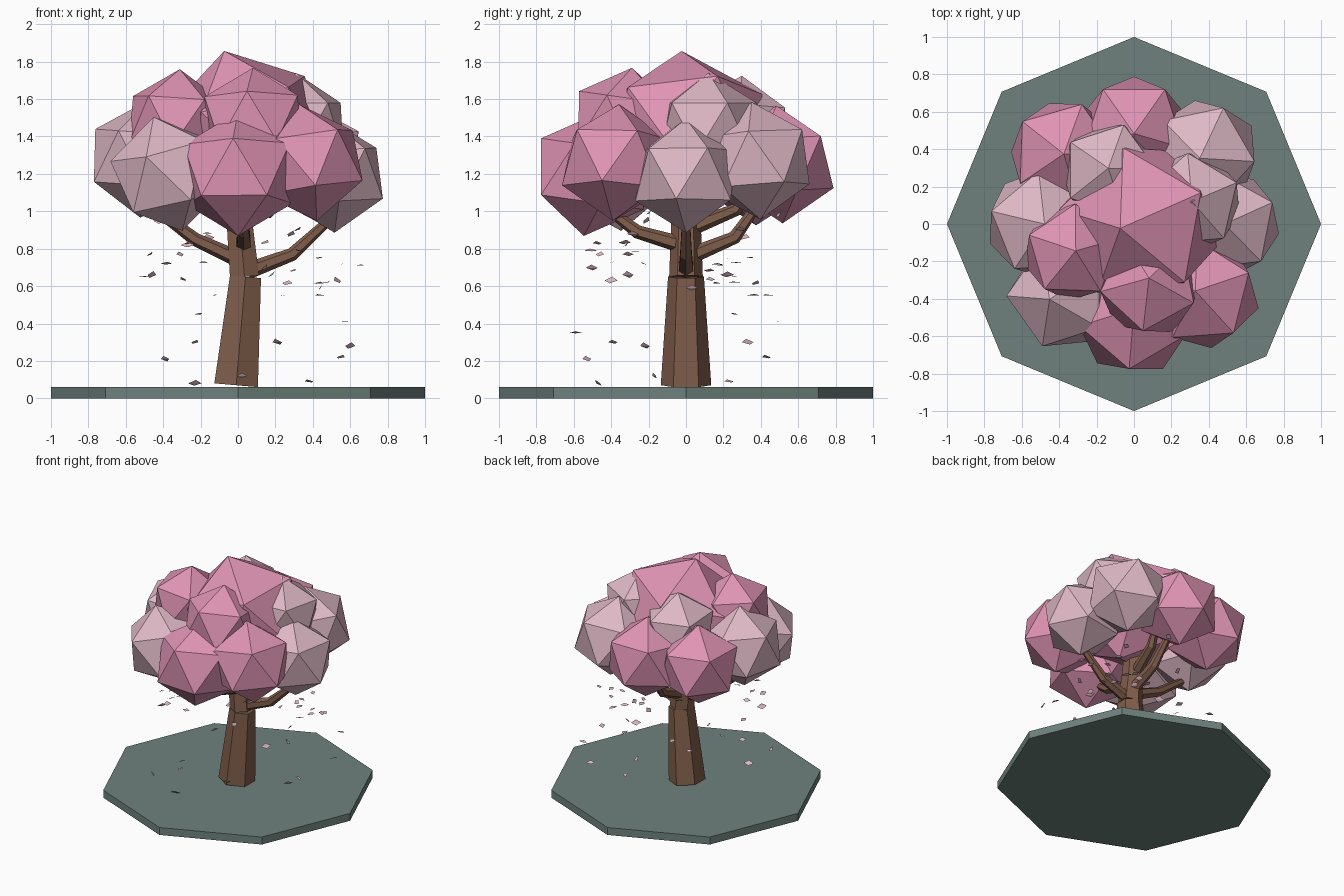
import bpy, bmesh, math, random
from mathutils import Vector, Matrix

random.seed(7)
if "Cube" in bpy.data.objects:
    bpy.data.objects.remove(bpy.data.objects["Cube"])


def material(name, r, g, b):
    m = bpy.data.materials.new(name)
    m.use_nodes = True
    m.diffuse_color = (r, g, b, 1)
    m.node_tree.nodes["Principled BSDF"].inputs["Base Color"].default_value = (r, g, b, 1)
    return m


PINK = material("blossom pink", 0.74, 0.295, 0.455)
PALE = material("pale blossom", 0.73, 0.48, 0.56)
BARK = material("bark brown", 0.215, 0.11, 0.07)
GROUND = material("grey green", 0.157, 0.222, 0.205)


def finish(name, bm, mat):
    mesh = bpy.data.meshes.new(name)
    bm.to_mesh(mesh)
    bm.free()
    mesh.materials.append(mat)
    ob = bpy.data.objects.new(name, mesh)
    bpy.context.collection.objects.link(ob)
    return ob


def limb(name, points, radii, up, sides=6):
    """Faceted tapering tube through the points, one ring at each."""
    pts = [Vector(p) for p in points]
    bm = bmesh.new()
    rings = []
    for i, (p, r) in enumerate(zip(pts, radii)):
        t = (pts[min(i + 1, len(pts) - 1)] - pts[max(i - 1, 0)]).normalized()
        u = (Vector(up) - t * t.dot(Vector(up))).normalized()
        v = t.cross(u)
        angles = [math.tau * k / sides for k in range(sides)]
        rings.append([bm.verts.new(p + r * (u * math.cos(a) + v * math.sin(a))) for a in angles])
    for a, b in zip(rings, rings[1:]):
        for k in range(sides):
            n = (k + 1) % sides
            bm.faces.new((a[k], a[n], b[n], b[k]))
    bm.faces.new(rings[0][::-1])
    bm.faces.new(rings[-1])
    return finish(name, bm, BARK)


def spin(degrees, axis="Z"):
    return Matrix.Rotation(math.radians(degrees), 4, axis)


def clump(name, centre, radius, lean, tilt, roll, mat):
    """Twenty-sided leaf clump: pole tilted towards lean, upper corner facing roll."""
    bm = bmesh.new()
    bmesh.ops.create_icosphere(bm, subdivisions=1, radius=radius)
    bm.transform(Matrix.Translation(centre) @ spin(lean) @ spin(tilt, "Y") @ spin(roll - lean))
    return finish(name, bm, mat)


def polar(azimuth, r, z):
    a = math.radians(azimuth)
    return Vector((r * math.cos(a), r * math.sin(a), z))


# Octagonal ground slab
bm = bmesh.new()
bmesh.ops.create_cone(bm, cap_ends=True, segments=8, radius1=1, radius2=1, depth=0.06,
                      matrix=Matrix.Translation((0, 0, 0.03)))
finish("ground_slab", bm, GROUND)

# Leaning trunk in two sections
limb("lower_trunk", [(-0.01, 0, 0.07), (0.04, 0, 0.65)], [0.135, 0.096], (0, 1, 0))
limb("upper_trunk", [(0.035, 0, 0.65), (0.01, 0, 0.92), (0, 0, 1.35)], [0.09, 0.08, 0.05], (0, 1, 0))

# Bent branches spiralling up the trunk: azimuth, tip reach, start, elbow and tip heights
for name, az, reach, z0, z1, z2 in [("left_branch", 0, 0.56, 0.68, 0.77, 1.02),
                                    ("right_branch", 180, 0.6, 0.74, 0.85, 1.13),
                                    ("front_branch", 270, 0.5, 0.82, 0.89, 1.07),
                                    ("back_branch", 90, 0.45, 0.76, 0.86, 1.13)]:
    offset = Vector((0.03, 0, 0))
    limb(name, [polar(az, 0.02, z0) + offset, polar(az, 0.26, z1) + offset, polar(az, reach, z2)],
         [0.045, 0.036, 0.02], (0, 0, 1))
limb("upper_back_branch", [(0, 0, 0.9), (0.06, 0.27, 1.01), (0.1, 0.4, 1.2)],
     [0.045, 0.035, 0.02], (0, 0, 1))

# Lower ring of eight clumps: height, radius, lean, tilt, roll; colours in pairs
lower = [(1.19, 0.305, 180, 3, 25), (1.27, 0.315, 225, 6, 66),
         (1.25, 0.315, 270, 3, 54), (1.24, 0.315, 315, 0, 142),
         (1.28, 0.315, 0, 4, 166), (1.2, 0.315, 200, 15, 180),
         (1.2, 0.335, 90, 8, 265), (1.26, 0.315, 160, 9, 22)]
for k, (z, radius, lean, tilt, roll) in enumerate(lower):
    mat = PALE if k % 4 < 2 else PINK
    reach = 0.5 if k % 2 == 0 else 0.53
    clump(f"lower_clump_{k + 1}", polar(45 * k, reach, z), radius, lean, tilt, roll, mat)

# Upper ring of four clumps
clump("upper_left_clump", (0.31, 0.12, 1.45), 0.29, 22, 0, 95, PALE)
clump("upper_back_clump", (-0.13, 0.28, 1.44), 0.285, 112, 4, 72, PALE)
clump("upper_right_clump", (-0.33, -0.15, 1.475), 0.285, 20, 4, 160, PINK)
clump("upper_front_clump", (0.08, -0.33, 1.475), 0.295, 90, 8, 263, PINK)

# Crown clump
clump("crown_clump", (0.05, 0.01, 1.41), 0.465, 195, 16, 25, PINK)

# Drifting petals: placed low ones, then a loose scatter under the leaves
places = [(-0.46, -0.31, 0.66), (-0.13, 0.36, 0.55), (0.57, 0.5, 0.41), (0.6, -0.22, 0.28),
          (0.55, 0.43, 0.22), (-0.39, -0.53, 0.21), (-0.23, -0.47, 0.08), (0.38, 0.23, 0.09),
          (0.21, 0.33, 0.3), (-0.23, -0.39, 0.3), (0.24, 0.44, 0.55), (0.44, 0.03, 0.59),
          (0.44, 0.44, 0.55), (0.47, 0.26, 0.62), (0.53, -0.4, 0.63), (0.18, 0.22, 0.66),
          (0.65, 0.18, 0.71), (-0.31, -0.46, 0.77), (-0.47, -0.31, 0.77), (0.02, -0.17, 0.12),
          (-0.21, 0.26, 0.45), (0.43, 0.34, 0.75), (-0.1, -0.59, 0.35)]
places += [polar(random.uniform(0, 360), random.uniform(0.3, 0.62), random.uniform(0.6, 1))
           for k in range(24)]
bm = bmesh.new()
for place in places:
    turn = spin(random.uniform(0, 360)) @ spin(random.uniform(-55, 55), "X")
    s = random.uniform(0.028, 0.04)
    a, b, c, d = [bm.verts.new(Vector(place) + turn @ (Vector(v) * s)) for v in
                  [(1, 0, 0), (0, 0.6, 0.1), (-1, 0, 0), (0, -0.6, 0.1)]]
    bm.faces.new((a, b, c))
    bm.faces.new((a, c, d))
finish("falling_petals", bm, PALE)
